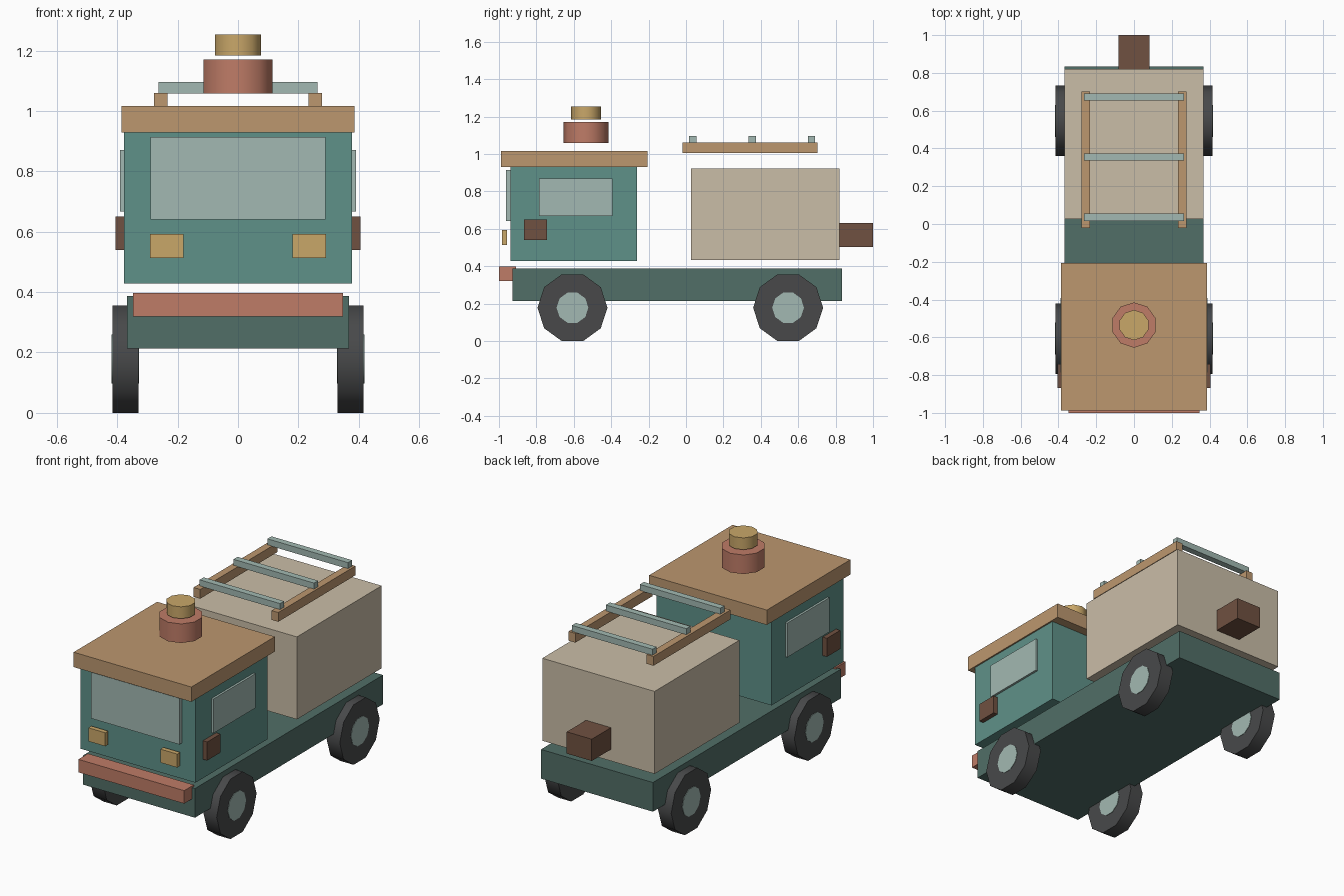
import bpy
import math

cube = bpy.data.objects.get("Cube")
if cube:
    bpy.data.objects.remove(cube, do_unlink=True)


def material(name, hex_code):
    """Flat material from an sRGB hex colour."""
    channels = [int(hex_code[i:i + 2], 16) / 255 for i in (0, 2, 4)]
    linear = [c / 12.92 if c < 0.04 else ((c + 0.055) / 1.055) ** 2.4 for c in channels]
    mat = bpy.data.materials.new(name)
    mat.use_nodes = True
    mat.diffuse_color = (*linear, 1)
    mat.node_tree.nodes["Principled BSDF"].inputs["Base Color"].default_value = (*linear, 1)
    return mat


teal = material("teal paint", "5F9189")
cream = material("cream panel", "CABDA7")
wood = material("tan wood", "BC976F")
glass = material("pale glass", "A2B9B2")
slate = material("slate green", "516E67")
coral = material("coral red", "BF7C67")
amber = material("amber", "C9A769")
brown = material("dark brown", "705141")
rubber = material("rubber", "48494A")


def box(name, x, y, z, mat):
    """Axis-aligned box from (min, max) spans."""
    spans = (x, y, z)
    bpy.ops.mesh.primitive_cube_add(size=1, location=[(a + b) / 2 for a, b in spans])
    obj = bpy.context.object
    obj.name = name
    obj.scale = [b - a for a, b in spans]
    bpy.ops.object.transform_apply(location=False, rotation=False, scale=True)
    obj.data.materials.append(mat)
    return obj


def pair(name, x, y, z, mat):
    """The same box on the left (+x) and right (-x)."""
    box("left_" + name, x, y, z, mat)
    box("right_" + name, (-x[1], -x[0]), y, z, mat)


def drum(name, radius, depth, location, mat, sideways=False):
    """Ten-sided cylinder, upright or with its axle along x."""
    turn = (0, math.pi / 2, 0) if sideways else (0, 0, 0)
    bpy.ops.mesh.primitive_cylinder_add(vertices=10, radius=radius, depth=depth,
                                        location=location, rotation=turn)
    obj = bpy.context.object
    obj.name = name
    obj.data.materials.append(mat)
    bpy.ops.object.shade_smooth_by_angle(angle=math.radians(40))


# Chassis and bumper
box("chassis", (-0.367, 0.367), (-0.927, 0.834), (0.214, 0.387), slate)
box("front_bumper", (-0.347, 0.347), (-1.0, -0.91), (0.32, 0.397), coral)

# Cab with its overhanging roof
box("cab", (-0.377, 0.377), (-0.937, -0.262), (0.428, 0.93), teal)
box("cab_roof", (-0.386, 0.386), (-0.988, -0.206), (0.929, 1.017), wood)
box("windscreen", (-0.29, 0.29), (-0.963, -0.935), (0.641, 0.914), glass)
pair("side_window", (0.37, 0.39), (-0.786, -0.392), (0.667, 0.87), glass)
pair("side_mirror", (0.37, 0.405), (-0.867, -0.742), (0.54, 0.65), brown)
pair("headlight", (0.181, 0.291), (-0.985, -0.957), (0.513, 0.593), amber)

# Cargo body and rear box
box("cargo_body", (-0.368, 0.368), (0.026, 0.82), (0.433, 0.922), cream)
box("rear_box", (-0.082, 0.082), (0.82, 1.0), (0.502, 0.631), brown)

# Roof rack
pair("rack_rail", (0.234, 0.278), (-0.02, 0.702), (1.005, 1.06), wood)
for i in range(3):
    y = 0.036 + 0.318 * i
    box(f"rack_bar_{i + 1}", (-0.264, 0.264), (y - 0.019, y + 0.019), (1.058, 1.095), glass)

# Roof beacon
drum("beacon_base", 0.12, 0.113, (0, -0.535, 1.114), coral)
drum("beacon_cap", 0.08, 0.07, (0, -0.535, 1.218), amber)

# Wheels with hubs
for end, y in (("front", -0.607), ("rear", 0.546)):
    for side, sign in (("left", 1), ("right", -1)):
        centre = (sign * 0.373, y, 0.178)
        drum(f"{end}_{side}_wheel", 0.187, 0.086, centre, rubber, sideways=True)
        drum(f"{end}_{side}_hub", 0.085, 0.091, centre, glass, sideways=True)
